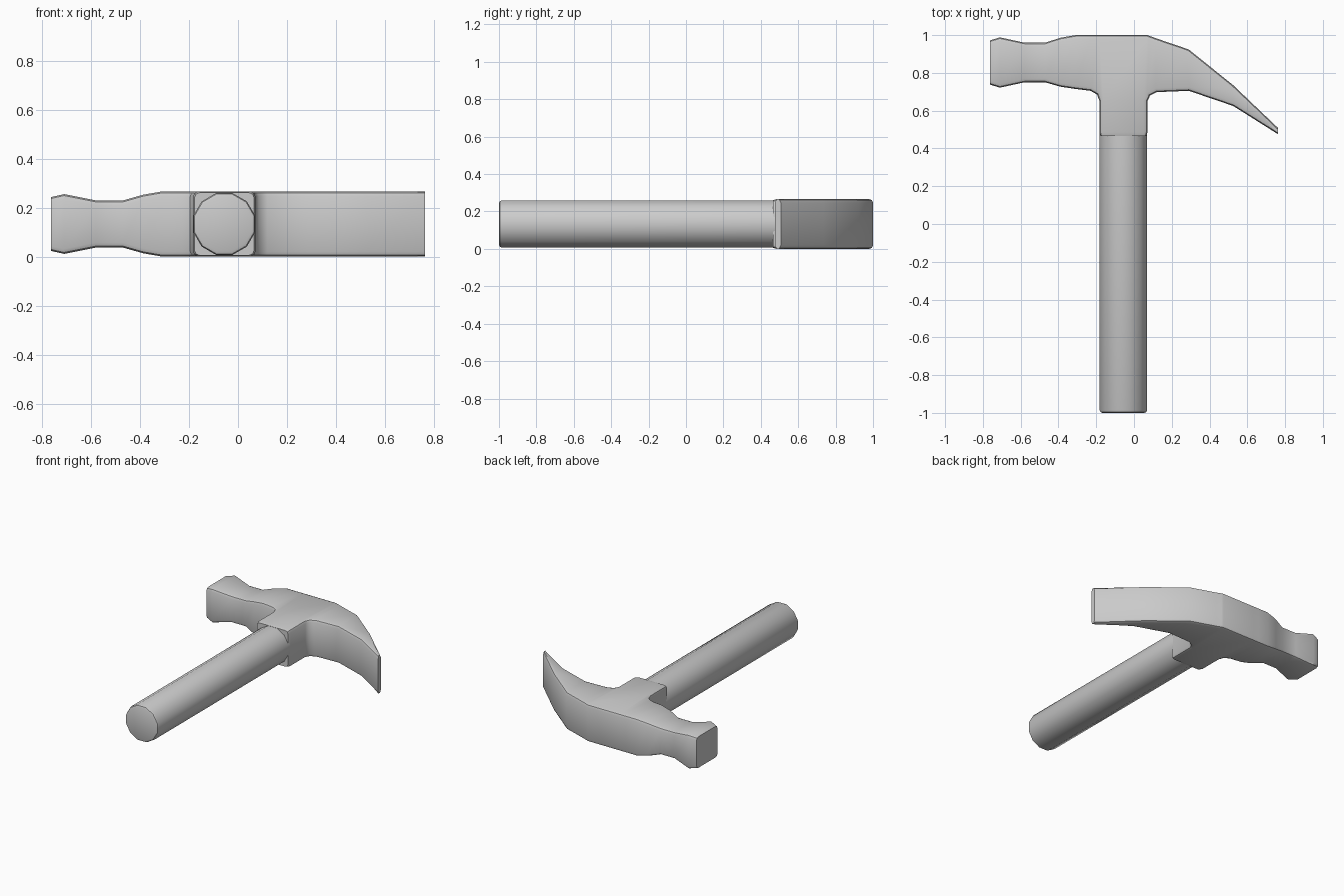
import bpy, bmesh
from math import pi, radians
from mathutils import Matrix

if "Cube" in bpy.data.objects:
    bpy.data.objects.remove(bpy.data.objects["Cube"])

CX, CZ, H = -0.056, 0.133, 0.133


def finish(name, bm):
    bmesh.ops.recalc_face_normals(bm, faces=bm.faces)
    me = bpy.data.meshes.new(name)
    bm.to_mesh(me)
    bm.free()
    ob = bpy.data.objects.new(name, me)
    bpy.context.collection.objects.link(ob)
    bpy.ops.object.select_all(action='DESELECT')
    ob.select_set(True)
    bpy.context.view_layer.objects.active = ob
    bpy.ops.object.shade_smooth_by_angle(angle=radians(35))
    return ob


# Head: rectangular sections along x (x, y low, y high, half depth), face to claw
stations = [
    (-0.763, 0.738, 0.972, 0.110), (-0.71, 0.722, 0.988, 0.122),
    (-0.58, 0.75, 0.96, 0.096), (-0.47, 0.75, 0.96, 0.096),
    (-0.39, 0.727, 0.986, 0.119), (-0.31, 0.715, 1.0, H),
    (-0.23, 0.705, 1.0, H), (-0.195, 0.685, 1.0, H), (-0.183, 0.65, 1.0, H),
    (0.071, 0.65, 1.0, H), (0.085, 0.68, 0.995, H), (0.12, 0.698, 0.982, H),
    (0.29, 0.705, 0.924, H), (0.525, 0.625, 0.735, H), (0.763, 0.475, 0.508, H),
]
bm = bmesh.new()


def ring(pts):
    return [bm.verts.new(p) for p in pts]


rings = [ring([(x, lo, CZ - h), (x, lo, CZ + h), (x, hi, CZ + h), (x, hi, CZ - h)])
         for x, lo, hi, h in stations]
for i, (a, b) in enumerate(zip(rings, rings[1:])):
    for k in range(4):
        if i == 8 and k == 0:
            continue          # opening for the socket
        j = (k + 1) % 4
        bm.faces.new((a[k], a[j], b[j], b[k]))
caps = [bm.faces.new(rings[0]), bm.faces.new(rings[-1])]

# Square socket running down from the head
top = [rings[8][0], rings[8][1], rings[9][1], rings[9][0]]
prev = top
for y, s in ((0.485, 1.0), (0.465, 0.96)):
    low = ring([(CX + (v.co.x - CX) * s, y, CZ + (v.co.z - CZ) * s) for v in top])
    for k in range(4):
        j = (k + 1) % 4
        bm.faces.new((prev[k], prev[j], low[j], low[k]))
    prev = low
caps.append(bm.faces.new(prev))
bmesh.ops.recalc_face_normals(bm, faces=bm.faces)

# Round the long edges, leaving the end faces crisp
skip = {e for f in caps for e in f.edges}
edges = [e for e in bm.edges if e not in skip and e.calc_face_angle(0) > radians(55)]
bmesh.ops.bevel(bm, geom=edges, offset=0.02, segments=2, profile=0.5,
                affect='EDGES', clamp_overlap=False)
finish("hammer_head", bm)

# Handle: twelve-sided rod with a slightly rounded butt
bm = bmesh.new()
bmesh.ops.create_cone(bm, cap_ends=True, segments=12, radius1=0.1305, radius2=0.1305,
                      depth=1.5,
                      matrix=Matrix.Translation((CX, -0.25, CZ))
                      @ Matrix.Rotation(pi / 2, 4, 'X') @ Matrix.Rotation(pi / 12, 4, 'Z'))
butt = [e for e in bm.edges if all(v.co.y < -0.99 for v in e.verts)]
bmesh.ops.bevel(bm, geom=butt, offset=0.015, segments=2, profile=0.5, affect='EDGES')
finish("handle", bm)
